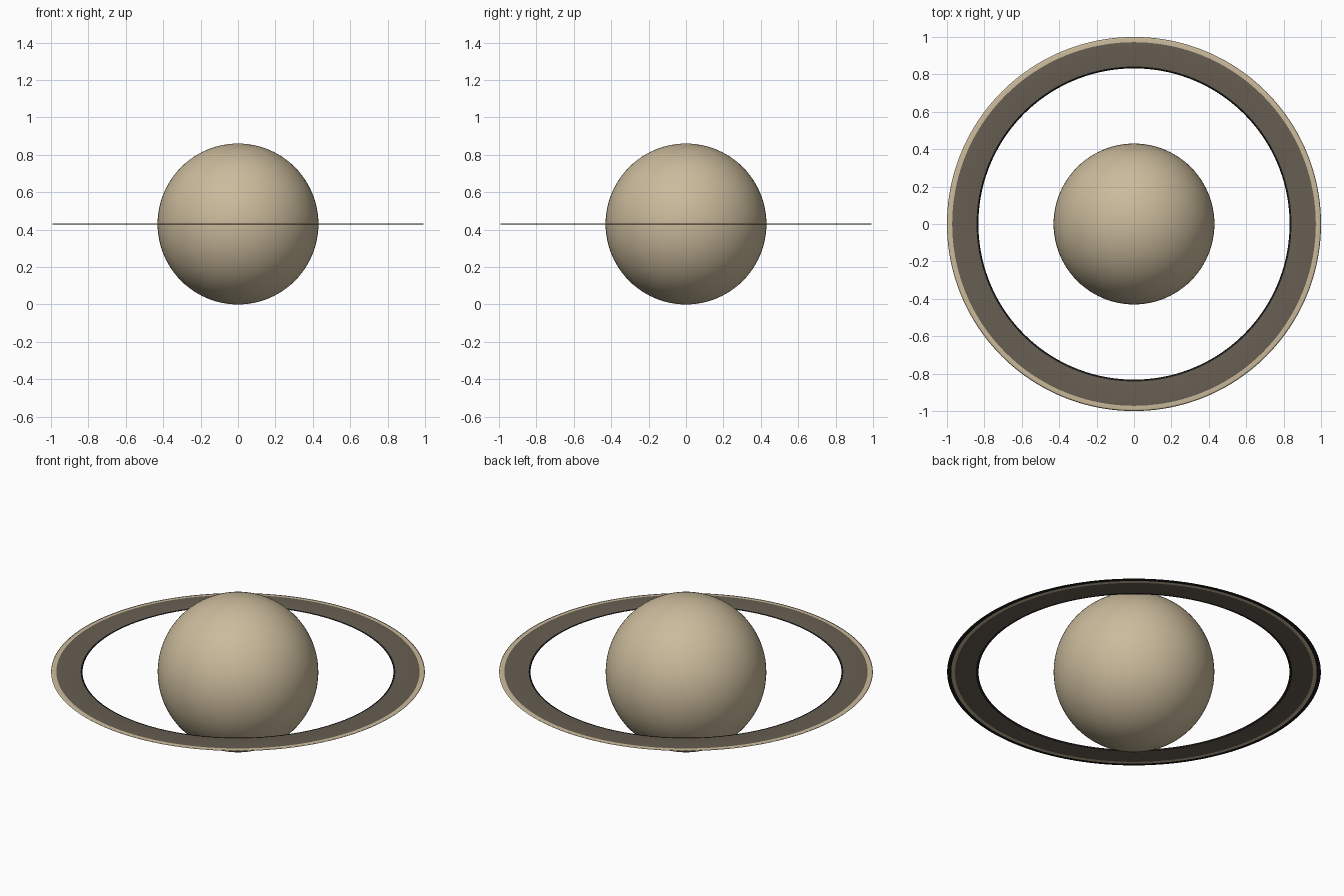
import bpy, bmesh, math

if "Cube" in bpy.data.objects:
    bpy.data.objects.remove(bpy.data.objects["Cube"])


def material(name, rgb):
    m = bpy.data.materials.new(name)
    m.diffuse_color = (*rgb, 1)
    m.use_nodes = True
    m.node_tree.nodes["Principled BSDF"].inputs["Base Color"].default_value = m.diffuse_color
    return m


TAN = material("warm_tan", (0.597, 0.497, 0.332))
BROWN = material("grey_brown", (0.136, 0.112, 0.084))
BLACK = material("near_black", (0.012, 0.011, 0.010))
R = 0.43

# Planet globe
bpy.ops.mesh.primitive_uv_sphere_add(segments=96, ring_count=48, radius=R, location=(0, 0, R))
globe = bpy.context.object
globe.name = "planet_globe"
globe.data.materials.append(TAN)
bpy.ops.object.shade_smooth()

# Thin ring: closed profile (radius, height, material of the band to the next point)
N = 160
profile = [
    (0.832, 0.0, 2), (0.842, 0.002, 1), (0.972, 0.002, 0), (0.992, 0.0015, 0),
    (1.0, 0.0, 2), (0.992, -0.0015, 2), (0.978, -0.002, 0), (0.958, -0.002, 1),
    (0.846, -0.002, 2),
]
bm = bmesh.new()
loops = []
for r, h, _ in profile:
    loops.append([bm.verts.new((r * math.cos(2 * math.pi * i / N),
                                r * math.sin(2 * math.pi * i / N), h)) for i in range(N)])
for k, (_, _, mat) in enumerate(profile):
    a, b = loops[k], loops[(k + 1) % len(loops)]
    for i in range(N):
        j = (i + 1) % N
        f = bm.faces.new((a[i], b[i], b[j], a[j]))
        f.material_index = mat
        f.smooth = True
bmesh.ops.recalc_face_normals(bm, faces=bm.faces)
mesh = bpy.data.meshes.new("planet_ring")
bm.to_mesh(mesh)
bm.free()
for m in (TAN, BROWN, BLACK):
    mesh.materials.append(m)
ring = bpy.data.objects.new("planet_ring", mesh)
ring.location.z = R
bpy.context.collection.objects.link(ring)
